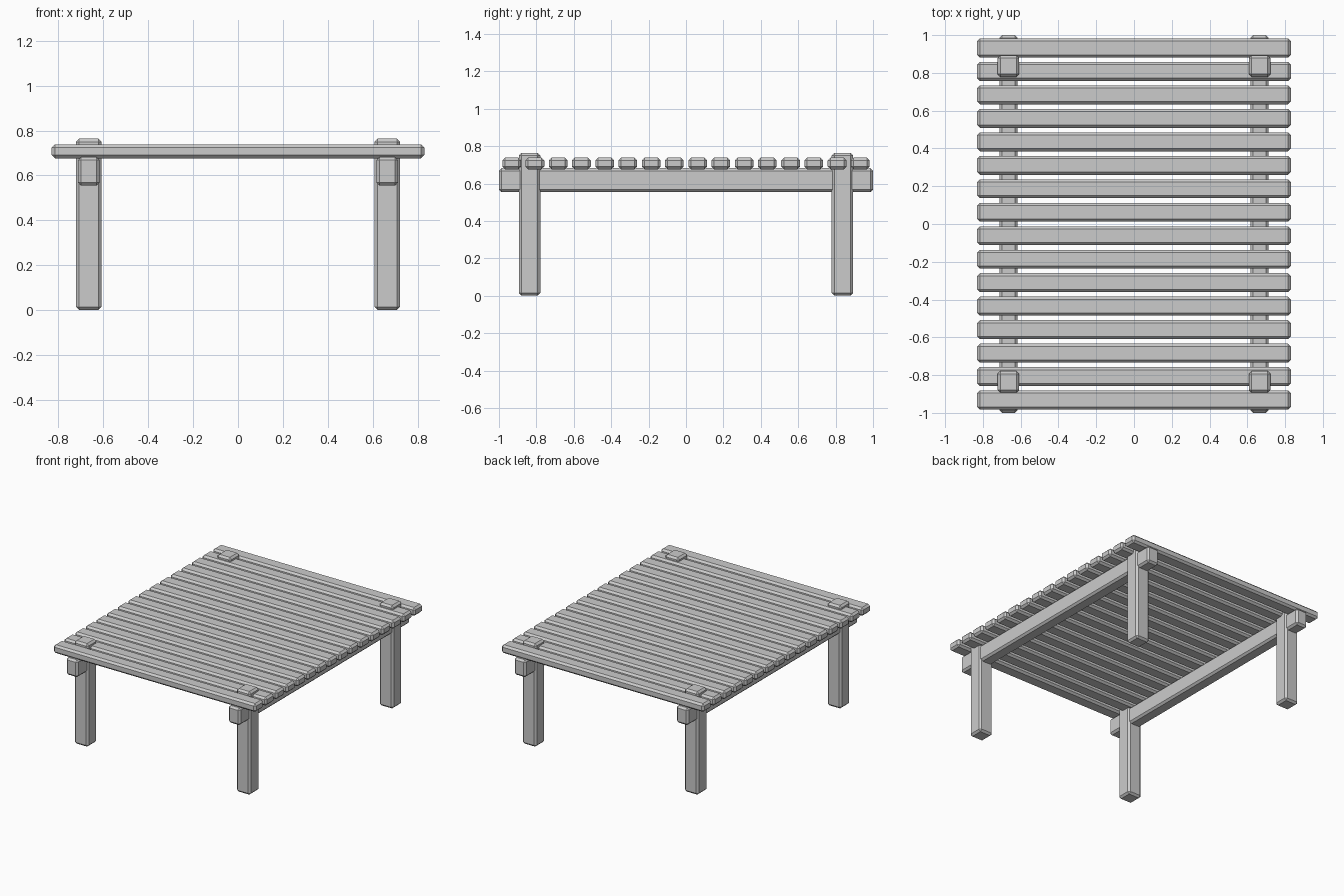
import bpy, bmesh
from mathutils import Vector

if "Cube" in bpy.data.objects:
    bpy.data.objects.remove(bpy.data.objects["Cube"])


def beam(name, centre, size, chamfer=0.014):
    """Rectangular timber with chamfered edges."""
    bm = bmesh.new()
    bmesh.ops.create_cube(bm, size=1.0)
    bmesh.ops.scale(bm, vec=Vector(size), verts=bm.verts)
    bmesh.ops.bevel(bm, geom=bm.edges[:], offset=chamfer, offset_type='OFFSET',
                    segments=1, profile=0.5, affect='EDGES')
    mesh = bpy.data.meshes.new(name)
    bm.to_mesh(mesh)
    bm.free()
    obj = bpy.data.objects.new(name, mesh)
    obj.location = centre
    bpy.context.collection.objects.link(obj)
    return obj


LEG_X, LEG_Y = 0.665, 0.836
SLATS, SLAT_END = 16, 0.932

for sx, side in ((-1, "left"), (1, "right")):
    # Long side rails under the slats
    beam(f"{side}_rail", (sx * LEG_X, 0, 0.618), (0.096, 2.0, 0.128))
    # Legs, poking slightly through the top
    for sy, end in ((-1, "front"), (1, "back")):
        beam(f"{end}_{side}_leg", (sx * LEG_X, sy * LEG_Y, 0.382), (0.114, 0.114, 0.764))

# Evenly spaced top slats
for i in range(SLATS):
    y = -SLAT_END + 2 * SLAT_END * i / (SLATS - 1)
    beam(f"slat_{i + 1}", (0, y, 0.707), (1.66, 0.1, 0.062))
